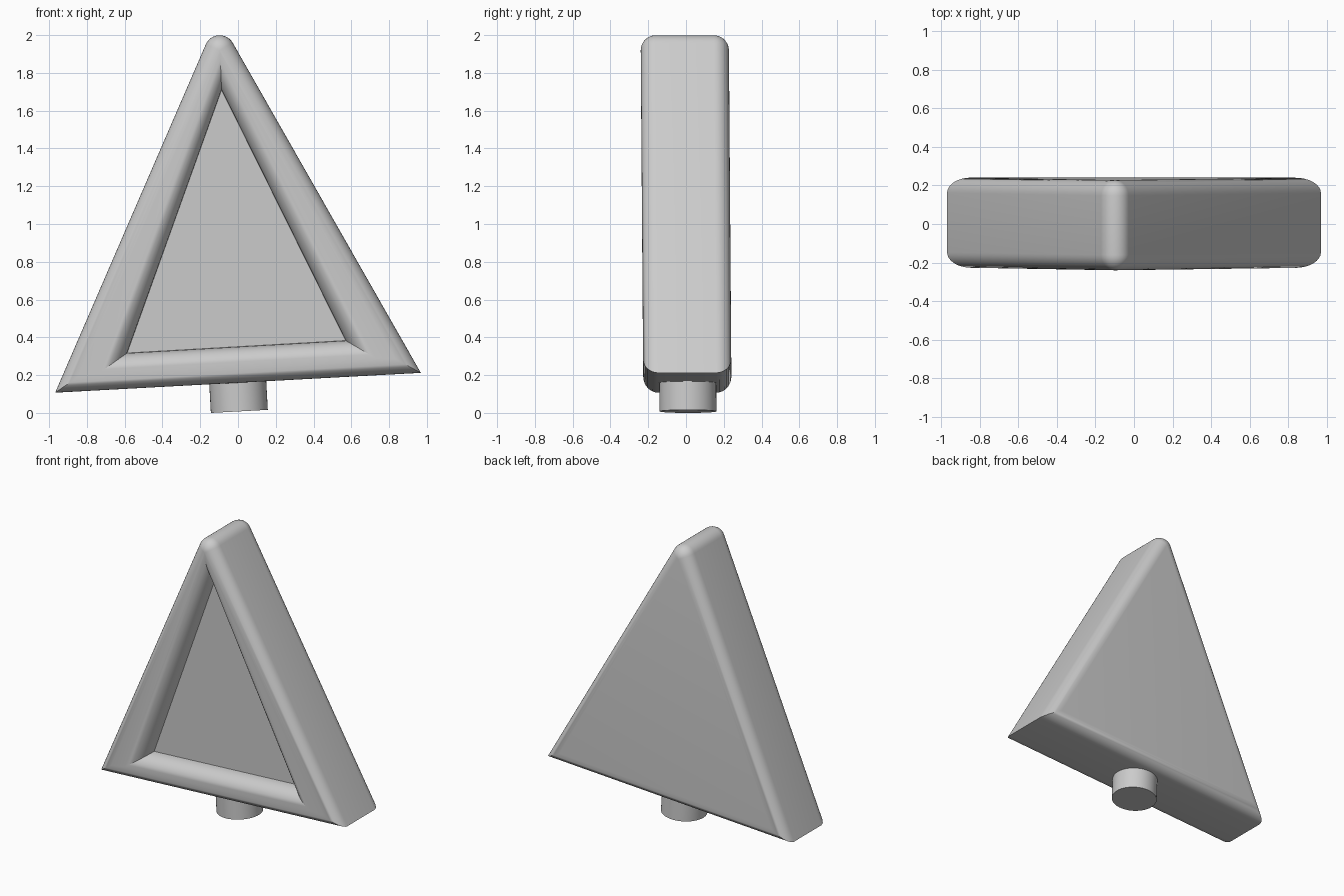
import bpy, bmesh, math
from mathutils import Vector

cube = bpy.data.objects.get("Cube")
if cube:
    bpy.data.objects.remove(cube, do_unlink=True)

grey = bpy.data.materials.new("neutral_grey")
grey.use_nodes = True
colour = (0.6, 0.6, 0.6, 1)
grey.diffuse_color = colour
grey.node_tree.nodes["Principled BSDF"].inputs["Base Color"].default_value = colour

# Triangles in the x, z plane: left corner, right corner, apex
OUTER = [Vector(p) for p in ((-0.968, 0.107), (0.968, 0.212), (-0.107, 2.098))]
RIM = [Vector(p) for p in ((-0.738, 0.21), (0.727, 0.291), (-0.095, 1.912))]
PANEL = [Vector(p) for p in ((-0.587, 0.317), (0.57, 0.383), (-0.087, 1.71))]
R = 0.08          # outer edge rounding radius
HALF = 0.2335     # half depth
PANEL_Y = -0.115  # recessed panel depth
STEPS = 8         # segments in each rounded edge
ARC = 12          # segments round the apex


def inset(tri, d):
    """Move each side of a triangle inward by d."""
    out = []
    for i, p in enumerate(tri):
        a = (tri[i - 1] - p).normalized()
        b = (tri[(i + 1) % 3] - p).normalized()
        out.append(p + (a + b).normalized() * d / math.sin(a.angle(b) / 2))
    return out


def outer_ring(d, y):
    """Outer outline inset by d at depth y, with a rounded apex."""
    left, right, _ = inset(OUTER, d)
    centre = inset(OUTER, R)[2]
    side_r, side_l = OUTER[2] - OUTER[1], OUTER[2] - OUTER[0]
    start = math.atan2(side_r.y, side_r.x) - math.pi / 2
    end = math.atan2(side_l.y, side_l.x) + math.pi / 2
    pts = [left, right]
    for i in range(ARC + 1):
        t = start + (end - start) * i / ARC
        pts.append(centre + (R - d) * Vector((math.cos(t), math.sin(t))))
    return [Vector((p.x, y, p.y)) for p in pts]


def inner_ring(t, y):
    """Sharp outline between the rim (0) and the panel (1) at depth y."""
    left, right, apex = [a.lerp(b, t) for a, b in zip(RIM, PANEL)]
    return [Vector((p.x, y, p.y)) for p in [left, right] + [apex] * (ARC + 1)]


def finish(bm, name):
    """Lean the part slightly and make it a smooth shaded object."""
    for v in bm.verts:
        v.co.y -= 0.0075 * (v.co.z - 1.1)
    bmesh.ops.remove_doubles(bm, verts=bm.verts[:], dist=0.0005)
    bmesh.ops.recalc_face_normals(bm, faces=bm.faces[:])
    mesh = bpy.data.meshes.new(name)
    bm.to_mesh(mesh)
    bm.free()
    mesh.materials.append(grey)
    obj = bpy.data.objects.new(name, mesh)
    bpy.context.collection.objects.link(obj)
    bpy.ops.object.select_all(action="DESELECT")
    obj.select_set(True)
    bpy.context.view_layer.objects.active = obj
    bpy.ops.object.shade_smooth_by_angle(angle=math.radians(30))


# Triangular body: rounded back edge, straight side, rounded rim, recessed panel
angles = [math.pi / 2 * i / STEPS for i in range(STEPS + 1)]
recess = PANEL_Y + HALF
rings = [outer_ring(R * (1 - math.sin(a)), HALF - R + R * math.cos(a)) for a in angles]
rings += [outer_ring(R * (1 - math.cos(a)), R - HALF - R * math.sin(a)) for a in angles]
rings += [inner_ring(math.sin(a), PANEL_Y - recess * math.cos(a)) for a in angles]

bm = bmesh.new()
loops = [[bm.verts.new(p) for p in r] for r in rings]
for lower, upper in zip(loops, loops[1:]):
    n = len(lower)
    for i in range(n):
        j = (i + 1) % n
        bm.faces.new((lower[i], lower[j], upper[j], upper[i]))
bm.faces.new(loops[0])
bm.faces.new(loops[-1])
finish(bm, "triangular_body")

# Short round stem under the body, square to the sloping base
bm = bmesh.new()
bmesh.ops.create_cone(bm, cap_ends=True, segments=48, radius1=0.151, radius2=0.151, depth=0.24)
slope = math.atan2(OUTER[1].y - OUTER[0].y, OUTER[1].x - OUTER[0].x)
for v in bm.verts:
    x, z = v.co.x, v.co.z + 0.12
    v.co.x = 0.007 + x * math.cos(slope) - z * math.sin(slope)
    v.co.y += 0.002
    v.co.z = 0.008 + x * math.sin(slope) + z * math.cos(slope)
finish(bm, "stem")
